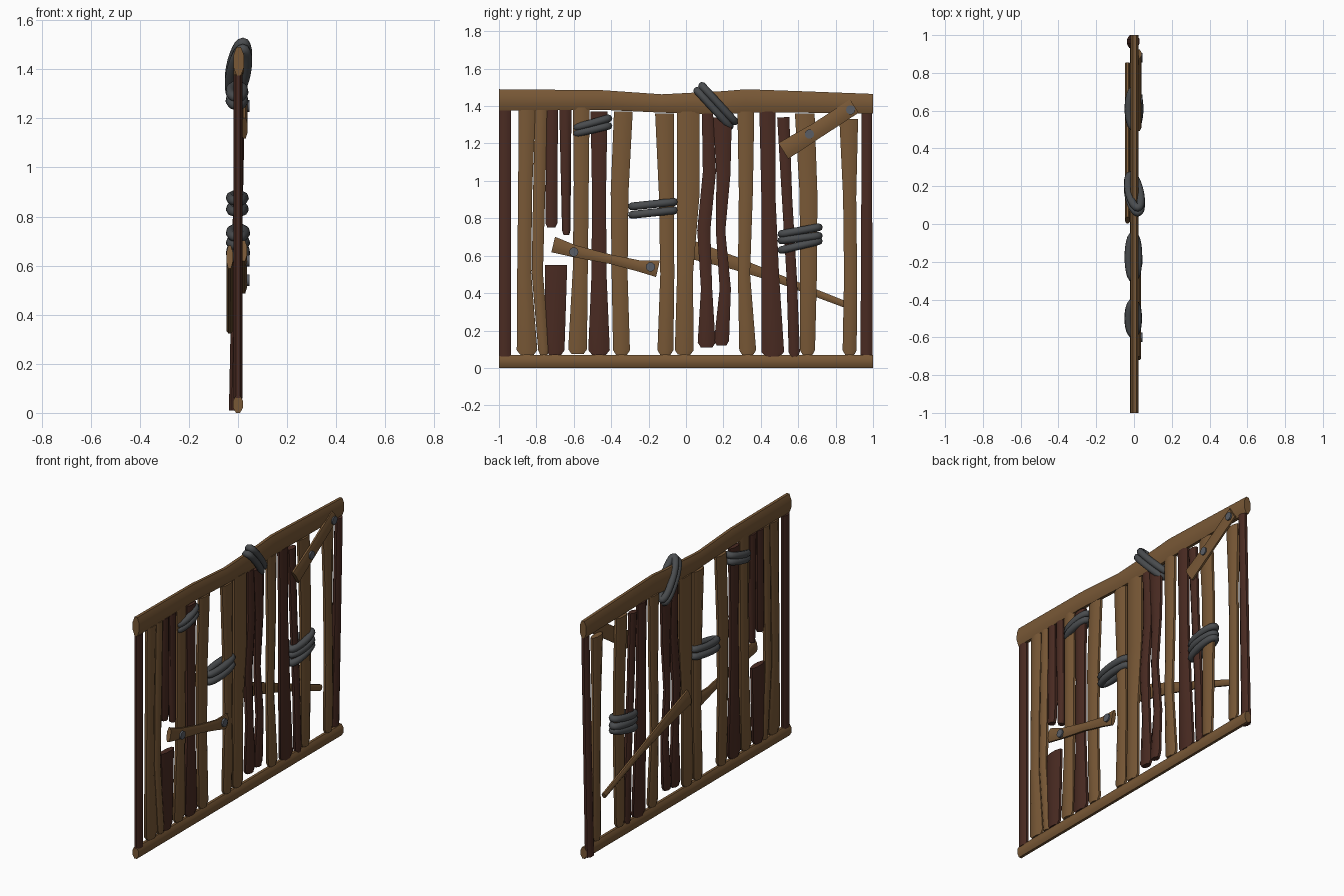
import bpy, bmesh, math
from mathutils import Vector

default_cube = bpy.data.objects.get("Cube")
if default_cube:
    bpy.data.objects.remove(default_cube, do_unlink=True)


def material(name, colour):
    mat = bpy.data.materials.new(name)
    mat.use_nodes = True
    mat.diffuse_color = (*colour, 1)
    mat.node_tree.nodes["Principled BSDF"].inputs["Base Color"].default_value = (*colour, 1)
    return mat


TAN = material("tan wood", (0.19, 0.098, 0.037))
DARK = material("dark red wood", (0.068, 0.024, 0.016))
ROPE = material("grey rope", (0.068, 0.073, 0.078))
NAIL = material("nail metal", (0.1, 0.11, 0.13))


def finish(obj, mat):
    """Assign the colour and smooth the gentle facets."""
    obj.data.materials.append(mat)
    bpy.ops.object.select_all(action="DESELECT")
    obj.select_set(True)
    bpy.context.view_layer.objects.active = obj
    bpy.ops.object.shade_smooth_by_angle(angle=math.radians(50))


def stick(name, mat, points, depth, blunt=True):
    """Rough eight-sided timber through (centre, width) points."""
    along = (points[-1][0] - points[0][0]).normalized()
    side = along.cross(Vector((1, 0, 0))).normalized()
    front = side.cross(along)
    if blunt:  # chopped lower end
        end, width = points[-1]
        points = points[:-1] + [(end - along * 0.025, width), (end, width * 0.65)]
    bm = bmesh.new()
    rings = []
    for centre, width in points:
        ring = []
        for i in range(8):
            a = math.tau * (i + 0.5) / 8
            u, v = (f(a) / math.cos(math.pi / 8) / 2 for f in (math.cos, math.sin))
            ring.append(bm.verts.new(centre + side * u * width + front * v * depth))
        rings.append(ring)
    for low, high in zip(rings, rings[1:]):
        for i in range(8):
            j = (i + 1) % 8
            bm.faces.new((low[i], low[j], high[j], high[i]))
    bm.faces.new(rings[0])
    bm.faces.new(rings[-1])
    bmesh.ops.recalc_face_normals(bm, faces=bm.faces)
    mesh = bpy.data.meshes.new(name)
    bm.to_mesh(mesh)
    bm.free()
    obj = bpy.data.objects.new(name, mesh)
    bpy.context.collection.objects.link(obj)
    finish(obj, mat)


def pickets(name, mat, rows):
    """Uprights: top, bottom, then evenly spaced (y, width) from the top down."""
    for n, (top, bottom, *shape) in enumerate(rows, 1):
        step = (bottom - top) / (len(shape) - 1)
        points = [(Vector((0, y, top + step * i)), w) for i, (y, w) in enumerate(shape)]
        stick(f"{name}_{n}", mat, points, 0.036)


# Uprights
pickets("tan_picket", TAN, [
    (1.38, .07, (-.85, .09), (-.86, .075), (-.865, .075), (-.85, .11)),
    (1.38, .07, (-.775, .065), (-.785, .065), (-.795, .06), (-.76, .06)),
    (1.44, .075, (-.56, .09), (-.56, .08), (-.565, .08), (-.58, .1)),
    (1.37, .07, (-.335, .1), (-.355, .095), (-.355, .085), (-.345, .09)),
    (1.36, .07, (-.115, .1), (-.105, .08), (-.1, .075), (-.11, .085)),
    (1.37, .07, (.013, .12), (.013, .12), (-.005, .085), (-.01, .1)),
    (1.37, .07, (.32, .09), (.32, .075), (.31, .065), (.33, .09)),
    (1.36, .07, (.635, .105), (.655, .095), (.655, .09), (.65, .08)),
    (1.33, .07, (.87, .1), (.875, .07), (.88, .07), (.875, .075)),
])
pickets("dark_picket", DARK, [
    (1.37, .07, (-.465, .09), (-.465, .075), (-.465, .08), (-.465, .115)),
    (1.36, .11, (.115, .06), (.125, .07), (.095, .07), (.11, .06), (.11, .095)),
    (1.34, .12, (.195, .1), (.2, .075), (.185, .05), (.21, .06), (.19, .08)),
    (1.37, .06, (.435, .085), (.44, .075), (.45, .095), (.465, .12)),
    (1.34, .06, (.52, .065), (.54, .055), (.565, .055), (.58, .06)),
])
pickets("broken_picket", DARK, [
    (1.38, .75, (-.715, .06), (-.72, .065)),
    (1.38, .71, (-.645, .065), (-.64, .045)),
    (.55, .07, (-.695, .12), (-.7, .1)),
])

# End posts; the far one leans
stick("near_post", DARK, [(Vector((0, -.968, z)), .065) for z in (1.375, .06)], .036, False)
stick("far_post", DARK, [(Vector((.01, .967, 1.36)), .055),
                         (Vector((-.017, .965, .01)), .065)], .04, False)

# Rails
top_edges = [(-1, 1.375, 1.49), (-.45, 1.38, 1.485), (-.13, 1.365, 1.463), (.2, 1.355, 1.48),
             (.32, 1.365, 1.49), (.6, 1.365, 1.48), (1, 1.36, 1.465)]
stick("top_rail", TAN, [(Vector((.003, y, (a + b) / 2)), b - a) for y, a, b in top_edges], .044, False)
stick("bottom_rail", TAN, [(Vector((0, y, .035)), .07) for y in (-1, 1)], .04, False)


# Diagonal braces
def brace(name, x, shape, depth=.026):
    stick(name, TAN, [(Vector((x, y, z)), w) for y, z, w in shape], depth, False)


brace("lower_brace", .024, [(-.71, .66, .085), (-.6, .625, .065), (-.4, .58, .05), (-.25, .545, .06), (-.15, .53, .09)])
brace("upper_brace", .026, [(.52, 1.16, .1), (.7, 1.27, .085), (.9, 1.4, .085)])
brace("back_brace", -.034, [(.02, .635, .1), (.26, .56, .07), (.5, .475, .045), (.85, .34, .035)])

# Nail heads
for n, (y, z) in enumerate([(-.6, .62), (-.19, .54), (.66, 1.25), (.88, 1.38)], 1):
    bpy.ops.mesh.primitive_cylinder_add(vertices=10, radius=.025, depth=.014,
                                        location=(.039, y, z), rotation=(0, math.pi / 2, 0))
    nail = bpy.context.object
    nail.name = f"nail_{n}"
    finish(nail, NAIL)


# Rope lashings
def lashing(name, centre, reach, stack, tilts, spread=.026):
    """Stacked oval loops; reach is the long half-axis, stack the step between loops."""
    for n, tilt in enumerate(tilts):
        middle = Vector(centre) + Vector(stack) * (n - (len(tilts) - 1) / 2)
        long_axis = Vector(reach) + Vector((0, 0, tilt))
        curve = bpy.data.curves.new(name, "CURVE")
        curve.dimensions = "3D"
        curve.bevel_depth = .021
        curve.bevel_resolution = 2
        spline = curve.splines.new("POLY")
        spline.points.add(23)
        spline.use_cyclic_u = True
        for i, point in enumerate(spline.points):
            a = math.tau * i / 24
            point.co = (*(middle + long_axis * math.cos(a) + Vector((spread * math.sin(a), 0, 0))), 1)
        obj = bpy.data.objects.new(f"{name}_{n + 1}", curve)
        bpy.context.collection.objects.link(obj)
        bpy.ops.object.select_all(action="DESELECT")
        obj.select_set(True)
        bpy.context.view_layer.objects.active = obj
        bpy.ops.object.convert(target="MESH")
        finish(bpy.context.object, ROPE)


lashing("high_rope", (-.004, -.5, 1.292), (0, .085, .02), (0, 0, .036), (0, .004))
lashing("middle_rope", (-.003, -.175, .853), (0, .114, .012), (0, 0, .045), (0, 0))
lashing("low_rope", (0, .61, .694), (0, .1, .012), (0, 0, .04), (.012, 0, .006), .029)
lashing("rail_rope", (.002, .16, 1.4), (-.018, .087, -.095), (0, .026, .026), (0, 0), .03)
